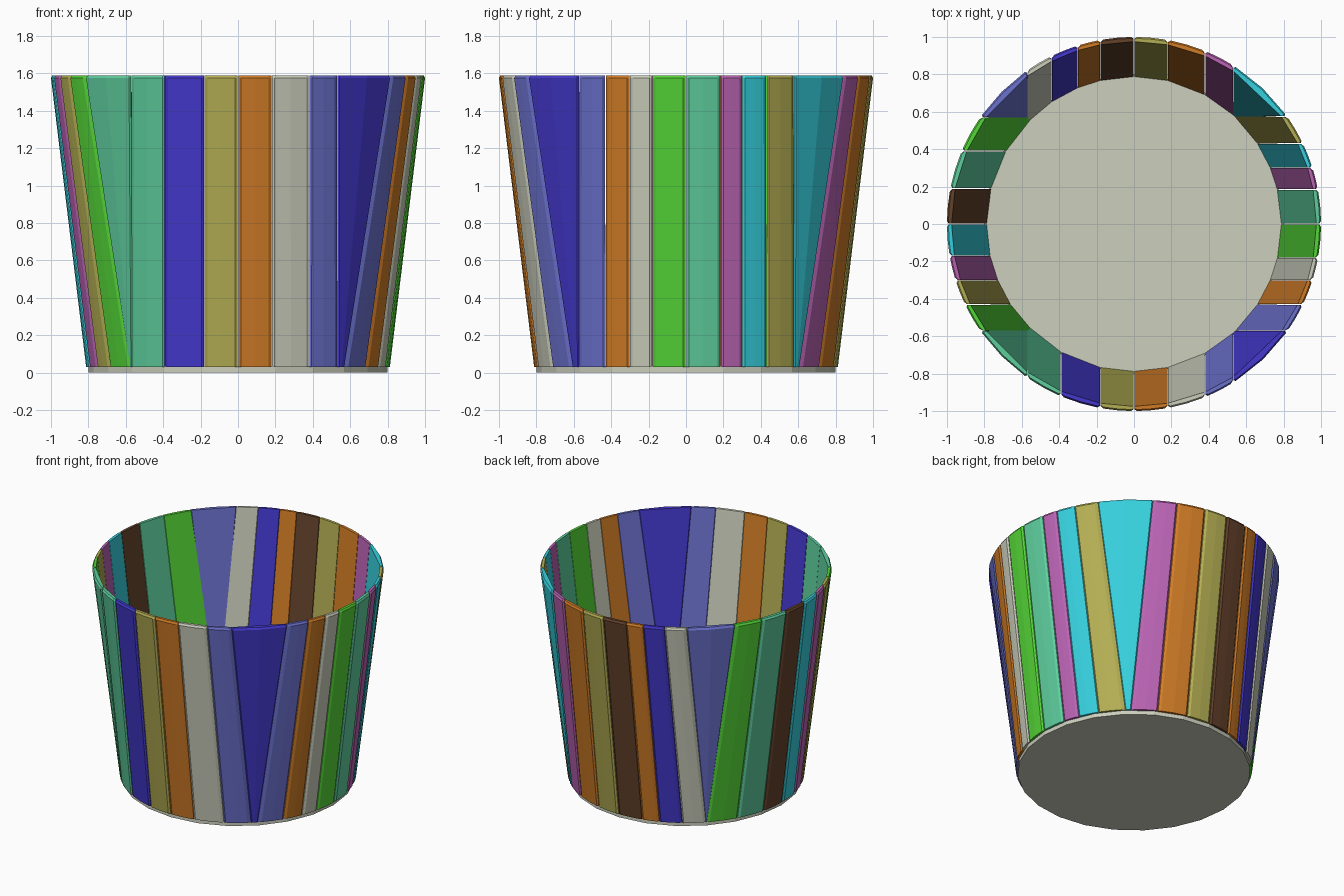
import bpy, bmesh, math

cube = bpy.data.objects.get("Cube")
if cube:
    bpy.data.objects.remove(cube, do_unlink=True)


def srgb(c):
    c /= 255
    return c / 12.92 if c <= 0.04045 else ((c + 0.055) / 1.055) ** 2.4


# Palette
COLOURS = {
    "stone": (204, 207, 189), "green": (84, 214, 55), "sea_green": (94, 207, 158),
    "cyan": (54, 208, 221), "purple": (186, 100, 180), "olive": (180, 174, 83),
    "orange": (208, 124, 38), "brown": (100, 66, 42), "blue": (68, 57, 207),
    "periwinkle": (108, 114, 207),
}
MATS = {}
for name, rgb in COLOURS.items():
    m = bpy.data.materials.new(name)
    m.use_nodes = True
    col = tuple(srgb(c) for c in rgb) + (1,)
    m.diffuse_color = col
    m.node_tree.nodes["Principled BSDF"].inputs["Base Color"].default_value = col
    MATS[name] = m


def add_object(name, bm, mat):
    bmesh.ops.recalc_face_normals(bm, faces=bm.faces)
    me = bpy.data.meshes.new(name)
    bm.to_mesh(me)
    bm.free()
    me.materials.append(MATS[mat])
    ob = bpy.data.objects.new(name, me)
    bpy.context.collection.objects.link(ob)
    return ob


# Slat seams per quarter: straight cuts, offsets run counter-clockwise
QUARTERS = [
    ("left", [-.57, -.43, -.30, -.18, 0, .185, .30, .43, .575],
     "periwinkle orange stone green sea_green purple cyan olive", "cyan"),
    ("back", [-.53, -.38, -.18, 0, .18, .30, .44, .57],
     "purple orange olive brown orange blue stone", "periwinkle"),
    ("right", [-.57, -.39, -.19, 0, .17, .30, .43, .57],
     "green sea_green brown cyan purple olive green", "sea_green"),
    ("front", [-.57, -.39, -.18, 0, .18, .38, .53],
     "sea_green blue olive orange stone periwinkle", "blue"),
]
Z0, Z1 = 0.03, 1.59
GAP = 0.002


def seam_angle(seam, r):
    quarter, offset = seam
    return quarter * math.pi / 2 + math.asin(offset / r)


def section(bm, seam_a, seam_b, r_in, r_out, edge_drop, z):
    """Ring of vertices: flat inside, rounded outside with chamfered corners."""
    def span(r):
        a, b = seam_angle(seam_a, r) + GAP / r, seam_angle(seam_b, r) - GAP / r
        if b - a < 0.012:
            mid = (a + b) / 2
            a, b = mid - 0.006, mid + 0.006
        return a, b

    r_edge = r_out - edge_drop
    a_in, b_in = span(r_in)
    a_ed, b_ed = span(r_edge)
    a, b = span(r_out)
    cut = min(0.014 / r_out, 0.25 * (b - a))
    polar = [(r_in, a_in), (r_edge, a_ed), (r_out, a + cut), (r_out, (a + b) / 2),
             (r_out, b - cut), (r_edge, b_ed), (r_in, b_in)]
    return [bm.verts.new((r * math.cos(t), r * math.sin(t), z)) for r, t in polar]


def slat(name, seam_a, seam_b, mat):
    bm = bmesh.new()
    rings = [section(bm, seam_a, seam_b, 0.787, 0.812, 0.008, Z0),
             section(bm, seam_a, seam_b, 0.973, 1.0, 0.01, Z1 - 0.015),
             section(bm, seam_a, seam_b, 0.975, 0.992, 0.006, Z1)]
    for low, high in zip(rings, rings[1:]):
        for i in range(len(low)):
            j = (i + 1) % len(low)
            bm.faces.new((low[i], low[j], high[j], high[i]))
    bm.faces.new(rings[0])
    bm.faces.new(rings[-1])
    add_object(name, bm, mat)


# Wall: straight slats on each quarter, then one wedge filling each corner
for q, (side, seams, colours, wedge) in enumerate(QUARTERS):
    for i, mat in enumerate(colours.split()):
        slat(f"{side}_slat_{i + 1}", (q, seams[i]), (q, seams[i + 1]), mat)
    following = QUARTERS[(q + 1) % 4][1][0]
    slat(f"{side}_corner_wedge", (q, seams[-1]), (q + 1, following), wedge)

# Base disc
bm = bmesh.new()
bmesh.ops.create_cone(bm, cap_ends=True, segments=24, radius1=0.8, radius2=0.8, depth=0.037)
bmesh.ops.translate(bm, verts=bm.verts, vec=(0, 0, 0.0185))
add_object("base_disc", bm, "stone")
